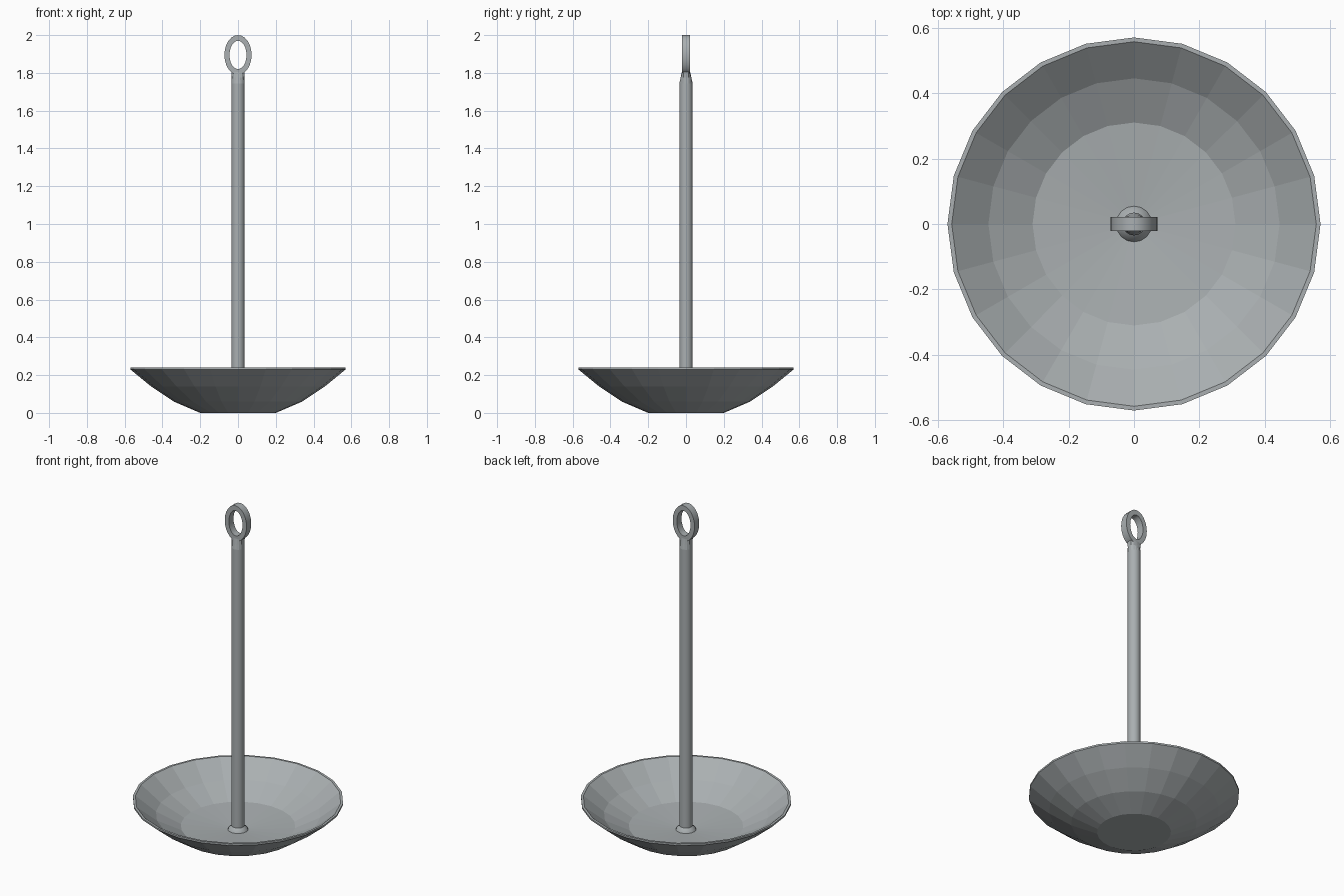
import bpy, bmesh, math

cube = bpy.data.objects.get("Cube")
if cube:
    bpy.data.objects.remove(cube, do_unlink=True)

metal = bpy.data.materials.new("grey_metal")
metal.use_nodes = True
colour = (0.40, 0.43, 0.44, 1)
metal.diffuse_color = colour
metal.node_tree.nodes["Principled BSDF"].inputs["Base Color"].default_value = colour


def finish(name, bm):
    bmesh.ops.recalc_face_normals(bm, faces=bm.faces)
    mesh = bpy.data.meshes.new(name)
    bm.to_mesh(mesh)
    bm.free()
    mesh.materials.append(metal)
    obj = bpy.data.objects.new(name, mesh)
    bpy.context.collection.objects.link(obj)
    return obj


def circle(r, z, sides):
    steps = [2 * math.pi * i / sides for i in range(sides)]
    return [(r * math.cos(a), r * math.sin(a), z) for a in steps]


def loft(name, rings):
    """Join point rings with quads and close both ends."""
    bm = bmesh.new()
    loops = [[bm.verts.new(p) for p in ring] for ring in rings]
    n = len(loops[0])
    for low, high in zip(loops, loops[1:]):
        for i in range(n):
            j = (i + 1) % n
            bm.faces.new((low[i], low[j], high[j], high[i]))
    # the ends are fans so that slightly conical ends stay clean
    bm.faces.new(loops[0][::-1])
    bm.faces.new(loops[-1])
    return finish(name, bm)


# Shallow faceted dish: outside from the foot up, over the rim, down the inside
dish = [(0.20, 0), (0.34, 0.06), (0.46, 0.14), (0.57, 0.23), (0.57, 0.24),
        (0.557, 0.24), (0.445, 0.15), (0.31, 0.082), (0.03, 0.06)]
loft("dish", [circle(r, z, 24) for r, z in dish])

# Rod with a flared collar at its foot
SIDES = 16
rod = [(0.056, 0.058), (0.052, 0.07), (0.035, 0.085), (0.035, 1.745)]
rod_obj = loft("rod", [circle(r, z, SIDES) for r, z in rod])

# Neck: round rod blending into the flat root of the eye
base = circle(0.035, 1.745, SIDES)
root = []
for x, y, z in base:
    s = 0.022 / max(abs(x) / 1.6, abs(y))
    root.append((x * s, y * s, 1.805))
mid = [(0.5 * (a[0] + b[0]) * 0.95, 0.5 * (a[1] + b[1]), 1.775) for a, b in zip(base, root)]
loft("neck", [base, mid, root])

# Oval hanging eye with a rectangular section
bm = bmesh.new()
COUNT = 24
section = [(0.072, 0.105, -0.022), (0.072, 0.105, 0.022),
           (0.045, 0.075, 0.022), (0.045, 0.075, -0.022)]
loops = []
for i in range(COUNT):
    a = 2 * math.pi * i / COUNT
    loops.append([bm.verts.new((rx * math.cos(a), y, 1.895 + rz * math.sin(a)))
                  for rx, rz, y in section])
for i in range(COUNT):
    here, there = loops[i], loops[(i + 1) % COUNT]
    for k in range(4):
        m = (k + 1) % 4
        bm.faces.new((here[k], here[m], there[m], there[k]))
eye = finish("hanging_eye", bm)

# Soft shading on the rod and eye, flat facets on the dish
for obj in (rod_obj, eye):
    bpy.ops.object.select_all(action="DESELECT")
    obj.select_set(True)
    bpy.context.view_layer.objects.active = obj
    bpy.ops.object.shade_smooth_by_angle(angle=math.radians(30))
